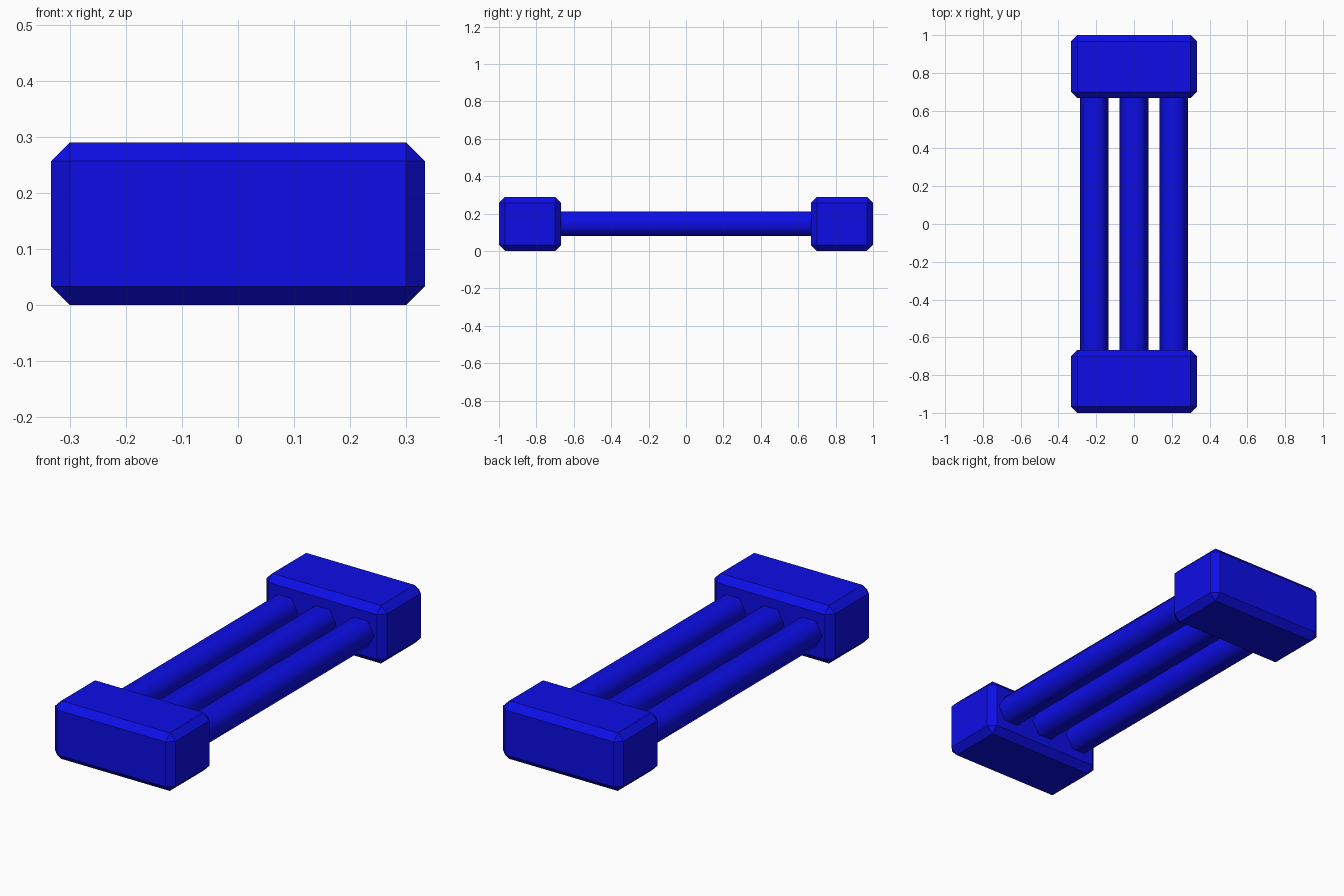
import bpy
import bmesh
from math import radians
from mathutils import Matrix

cube = bpy.data.objects.get("Cube")
if cube:
    bpy.data.objects.remove(cube, do_unlink=True)

# Single deep blue finish
BLUE = (0.004, 0.004, 0.8, 1.0)
blue = bpy.data.materials.new("deep_blue")
blue.use_nodes = True
blue.diffuse_color = BLUE
blue.node_tree.nodes["Principled BSDF"].inputs["Base Color"].default_value = BLUE

WIDTH, DEPTH, HEIGHT = 0.666, 0.333, 0.29
CHAMFER = 0.033
BAR_RADIUS, BAR_SPACING = 0.076, 0.21


def add_object(name, bm, location):
    bmesh.ops.recalc_face_normals(bm, faces=bm.faces)
    mesh = bpy.data.meshes.new(name)
    bm.to_mesh(mesh)
    bm.free()
    mesh.materials.append(blue)
    obj = bpy.data.objects.new(name, mesh)
    obj.location = location
    bpy.context.collection.objects.link(obj)
    return obj


# Chamfered end blocks
def end_block(name, side):
    bm = bmesh.new()
    bmesh.ops.create_cube(bm, size=1, matrix=Matrix.Diagonal((WIDTH, DEPTH, HEIGHT, 1)))
    bmesh.ops.bevel(bm, geom=bm.edges[:], offset=CHAMFER, segments=1, affect='EDGES')
    add_object(name, bm, (0, side * (1 - DEPTH / 2), HEIGHT / 2))


# Six-sided bars with rounded shading, seated slightly inside the blocks
def bar(name, x):
    bm = bmesh.new()
    turn = Matrix.Rotation(radians(90), 4, 'X') @ Matrix.Rotation(radians(30), 4, 'Z')
    bmesh.ops.create_cone(bm, cap_ends=True, segments=6, radius1=BAR_RADIUS,
                          radius2=BAR_RADIUS, depth=1.4, matrix=turn)
    obj = add_object(name, bm, (x, 0, HEIGHT / 2))
    bpy.ops.object.select_all(action='DESELECT')
    obj.select_set(True)
    bpy.context.view_layer.objects.active = obj
    bpy.ops.object.shade_smooth_by_angle(angle=radians(65))


end_block("front_block", -1)
end_block("back_block", 1)
for name, step in (("right_bar", -1), ("middle_bar", 0), ("left_bar", 1)):
    bar(name, step * BAR_SPACING)
